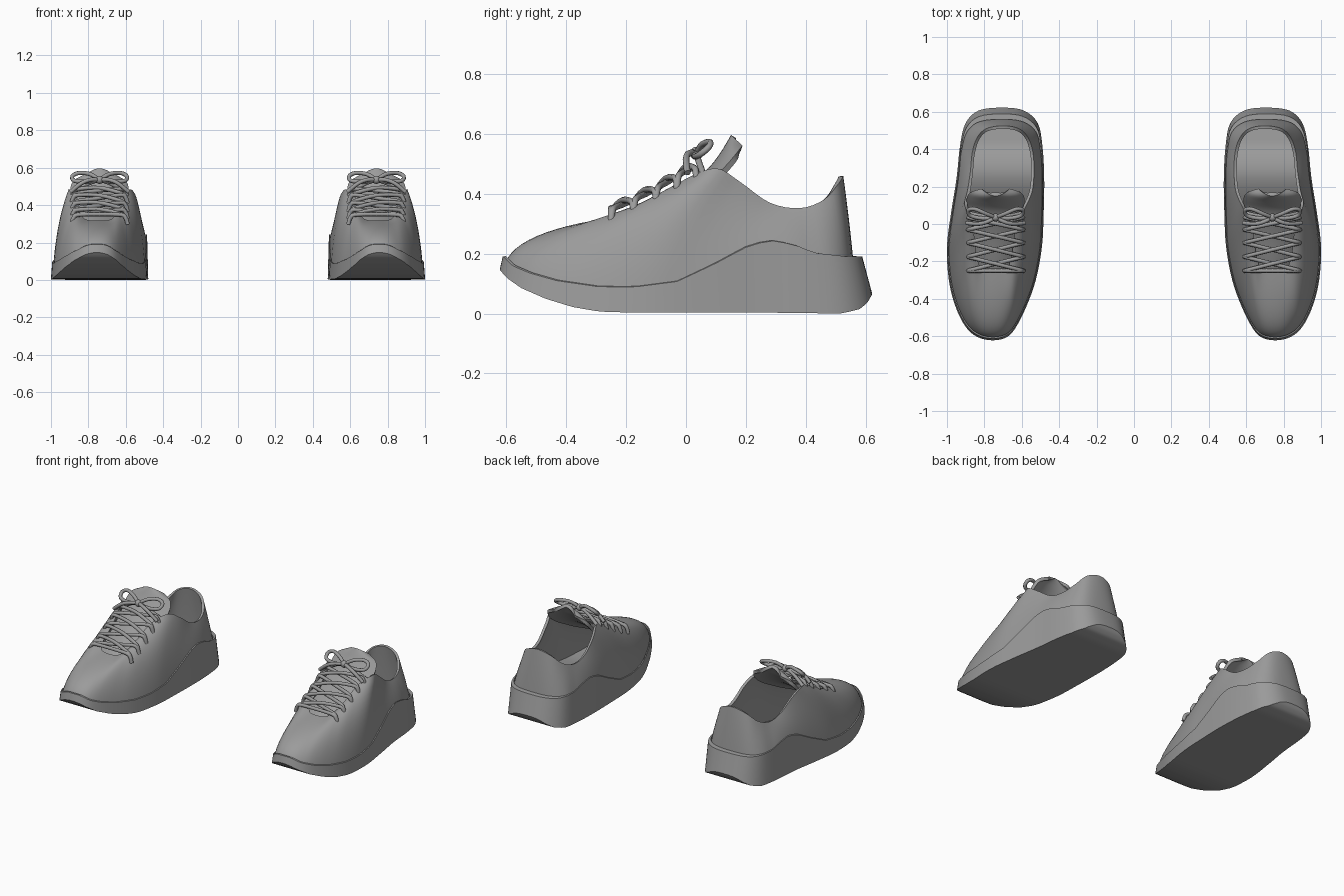
import bpy, bmesh, math
from mathutils import Vector

cube = bpy.data.objects.get("Cube")
if cube:
    bpy.data.objects.remove(cube)

GREY = (0.33, 0.33, 0.33, 1)
grey = bpy.data.materials.new("plain grey")
grey.use_nodes = True
grey.diffuse_color = GREY
grey.node_tree.nodes["Principled BSDF"].inputs["Base Color"].default_value = GREY

CENTRE = -0.74   # middle of the right shoe; the left one is mirrored
STEPS = 4


def finish(obj, thickness=0.0, angle=40):
    """Mirror into a pair, thicken, bake the modifiers, shade and colour."""
    if thickness:
        solid = obj.modifiers.new("thickness", 'SOLIDIFY')
        solid.thickness = thickness
        solid.offset = -1
    obj.modifiers.new("pair", 'MIRROR')
    bpy.ops.object.select_all(action='DESELECT')
    obj.select_set(True)
    bpy.context.view_layer.objects.active = obj
    bpy.ops.object.convert(target='MESH')
    bpy.ops.object.shade_smooth_by_angle(angle=math.radians(angle))
    obj.data.materials.clear()
    obj.data.materials.append(grey)


def add_grid(bm, rows, closed):
    """Skin a list of point rows with quads."""
    verts = [[bm.verts.new(p) for p in row] for row in rows]
    count = len(rows[0])
    for low, high in zip(verts, verts[1:]):
        for k in range(count if closed else count - 1):
            n = (k + 1) % count
            bm.faces.new((low[k], low[n], high[n], high[k]))


def to_object(bm, name, recalc=False):
    bmesh.ops.remove_doubles(bm, verts=bm.verts, dist=0.0005)
    if recalc:
        bmesh.ops.recalc_face_normals(bm, faces=bm.faces)
    mesh = bpy.data.meshes.new(name)
    bm.to_mesh(mesh)
    bm.free()
    obj = bpy.data.objects.new(name, mesh)
    bpy.context.collection.objects.link(obj)
    return obj


def spline(points, closed):
    """Catmull-Rom samples through the points."""
    pts = [Vector(p) for p in points]
    n = len(pts)
    pick = (lambda i: pts[i % n]) if closed else (lambda i: pts[max(0, min(n - 1, i))])
    out = []
    for i in range(n if closed else n - 1):
        a, b, c, d = (pick(i + j) for j in (-1, 0, 1, 2))
        for s in range(STEPS):
            t = s / STEPS
            out.append(b + (c - a) * t / 2 + (a * 2 - b * 5 + c * 4 - d) * t * t / 2
                       + (b * 3 - a - c * 3 + d) * t ** 3 / 2)
    return out if closed else out + [pts[-1]]


def ramp(table, y):
    """Height read from (y, z) pairs."""
    if y <= table[0][0]:
        return table[0][1]
    for (y0, z0), (y1, z1) in zip(table, table[1:]):
        if y <= y1:
            return z0 + (z1 - z0) * (y - y0) / (y1 - y0)
    return table[-1][1]


def loop(stations):
    """Closed ring from (outer x, inner x, y, z) stations, heel to toe and back."""
    outer = [(CENTRE + o, y, z) for o, i, y, z in stations]
    inner = [(CENTRE + i, y, z) for o, i, y, z in stations[-2:0:-1]]
    return spline(outer + inner, True)


# Sole height lines along the shoe
ground = [(-.625, .15), (-.6, .12), (-.55, .085), (-.47, .05), (-.38, .022), (-.28, .005),
          (-.1, .003), (.2, .004), (.52, 0), (.58, .015), (.605, .035), (.622, .065)]
welt = [(-.62, .19), (-.59, .16), (-.53, .135), (-.44, .11), (-.3, .09), (-.18, .088),
        (-.03, .107), (.1, .167), (.2, .22), (.28, .245), (.36, .232), (.45, .202), (.57, .19)]

# Plan outline of the sole
outline = loop([(.035, .035, .622, 0), (-.09, .15, .607, 0), (-.16, .225, .54, 0),
                (-.19, .25, .42, 0), (-.208, .26, .25, 0), (-.238, .257, .06, 0),
                (-.26, .248, -.12, 0), (-.25, .215, -.3, 0), (-.215, .165, -.44, 0),
                (-.16, .11, -.55, 0), (-.095, .06, -.605, 0), (-.015, -.015, -.622, 0)])

# Edge of the foot opening and the laced throat
opening = loop([(.04, .04, .525, .46), (-.05, .125, .51, .435), (-.1, .175, .46, .38),
                (-.125, .2, .38, .352), (-.135, .205, .28, .37), (-.15, .197, .18, .44),
                (-.165, .165, .1, .485), (-.125, .115, 0, .45), (-.11, .095, -.1, .39),
                (-.1, .085, -.18, .35), (-.07, .055, -.245, .322), (-.005, -.005, -.262, .318)])


def inset(p, amount, z):
    mid = CENTRE + 0.01
    length = 0.09 if p.y > 0.4 else 0
    y = p.y * (1 - amount) - max(0, p.y - 0.35) * length * amount * 60
    return Vector((mid + (p.x - mid) * (1 - amount * 1.5), y, z))


def cap(ring):
    half = len(ring) // 2
    return [ring[:half + 1], [ring[-k] for k in range(half + 1)]]


# Sole: rocker bottom, flared wall, welt lip and insole
bottom = [Vector((p.x, p.y, ramp(ground, p.y))) for p in outline]
top = [inset(p, 0.016, ramp(welt, p.y)) for p in outline]
lip = [inset(p, 0.03, ramp(welt, p.y) + 0.002) for p in outline]
base = [inset(p, 0.03, ramp(welt, p.y) - 0.02) for p in outline]
bm = bmesh.new()
add_grid(bm, [bottom, top, lip, base], True)
add_grid(bm, cap(bottom), False)
add_grid(bm, cap(base), False)
finish(to_object(bm, "sole", True), angle=35)

# Upper: curved wall lofted from the welt to the opening
ROWS = 12
rows = []
for r in range(ROWS + 1):
    t = r / ROWS
    row = []
    for k, (p, q) in enumerate(zip(base, opening)):
        w = (1 - math.cos(2 * math.pi * k / len(base))) / 2
        a, b = 0.4 - 0.28 * w, 0.5 + 0.2 * w
        c = Vector((p.x + (q.x - p.x) * a, p.y + (q.y - p.y) * a, p.z + (q.z - p.z) * b))
        row.append(p * (1 - t) ** 2 + c * 2 * t * (1 - t) + q * t * t)
    rows.append(row)
bm = bmesh.new()
add_grid(bm, rows, True)
finish(to_object(bm, "upper"), 0.016, 50)

# Tongue: arched strip, (y, z, half width)
spine = spline([(-.27, .3, .09), (-.18, .343, .11), (-.08, .39, .125), (0, .435, .135),
                (.07, .482, .15), (.11, .53, .155), (.135, .57, .135), (.15, .596, .075)], False)
rows = []
for y, z, half in spine:
    lean = max(0, z - 0.42) * 0.22
    rows.append([(CENTRE + half * u, y + lean * u * u, z - 0.035 * u * u)
                 for u in [j / 6 - 1 for j in range(13)]])
bm = bmesh.new()
add_grid(bm, rows, False)
finish(to_object(bm, "tongue"), 0.02, 50)


# Laces
def cord(name, paths, radius=0.011):
    curve = bpy.data.curves.new(name, 'CURVE')
    curve.dimensions = '3D'
    curve.bevel_depth = radius
    curve.bevel_resolution = 2
    curve.use_fill_caps = True
    for path in paths:
        pts = spline(path, False)
        line = curve.splines.new('POLY')
        line.points.add(len(pts) - 1)
        for target, p in zip(line.points, pts):
            target.co = (CENTRE + p.x, p.y, p.z, 1)
    obj = bpy.data.objects.new(name, curve)
    bpy.context.collection.objects.link(obj)
    finish(obj, angle=60)


throat = [(-.265, .32), (-.18, .355), (-.1, .395), (0, .455), (.1, .49)]


def lace(y0, y1, side, lift):
    """One lace across the throat, dipping into an eyelet at both ends."""
    path = []
    for u, h in ((-1, -.03), (-.93, .005), (-.75, .022), (0, lift), (.75, .022), (.93, .005), (1, -.03)):
        y = y0 + (y1 - y0) * (u + 1) / 2
        path.append((side * u * 0.15, y, ramp(throat, y) + h))
    return path


eyelets = [-.25, -.175, -.1, -.03, .035]
paths = [lace(eyelets[0], eyelets[0], 1, .025)]
for y0, y1 in zip(eyelets, eyelets[1:]):
    paths += [lace(y0, y1, 1, .022), lace(y0, y1, -1, .036)]
cord("laces", paths)

# Bow: a loop and a loose end on each side of the knot
KNOT = (0, .035, .535)
paths = []
for s in (-1, 1):
    paths.append([KNOT, (s * .05, .055, .565), (s * .11, .08, .572), (s * .145, .075, .555),
                  (s * .135, .045, .53), (s * .07, .03, .525), KNOT])
    paths.append([KNOT, (s * .05, .01, .535), (s * .1, 0, .515), (s * .155, .005, .47)])
    paths.append([KNOT, (s * .06, .04, .515), (s * .15, .06, .46)])
cord("bow", paths)

bm = bmesh.new()
bmesh.ops.create_uvsphere(bm, u_segments=12, v_segments=8, radius=0.022)
bmesh.ops.translate(bm, verts=bm.verts, vec=(CENTRE, KNOT[1], KNOT[2]))
finish(to_object(bm, "knot"), angle=60)
